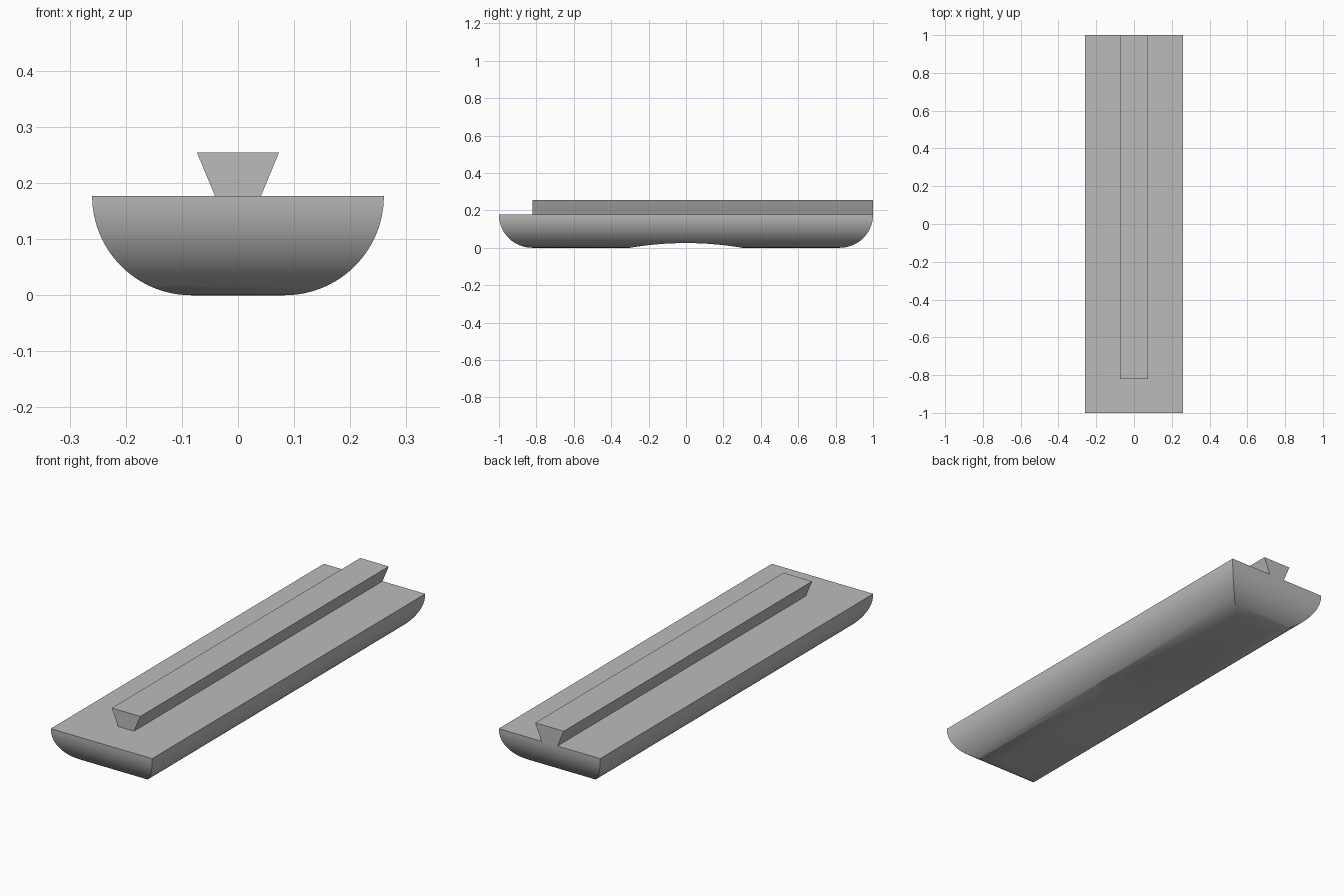
import bpy, bmesh, math

if "Cube" in bpy.data.objects:
    bpy.data.objects.remove(bpy.data.objects["Cube"])

HALF_W, HALF_L, R = 0.26, 1.0, 0.177
STEPS = 24

grey = bpy.data.materials.new("light grey")
grey.diffuse_color = (0.5, 0.5, 0.5, 1)
grey.use_nodes = True
grey.node_tree.nodes["Principled BSDF"].inputs["Base Color"].default_value = grey.diffuse_color


def add_object(name, bm):
    bmesh.ops.recalc_face_normals(bm, faces=bm.faces)
    mesh = bpy.data.meshes.new(name)
    bm.to_mesh(mesh)
    bm.free()
    mesh.materials.append(grey)
    ob = bpy.data.objects.new(name, mesh)
    bpy.context.collection.objects.link(ob)
    return ob


def loft(name, rings):
    """Closed solid through a list of equal-length point rings."""
    bm = bmesh.new()
    loops = [[bm.verts.new(p) for p in ring] for ring in rings]
    n = len(loops[0])
    for a, b in zip(loops, loops[1:]):
        for i in range(n):
            j = (i + 1) % n
            bm.faces.new((a[i], a[j], b[j], b[i]))
    bm.faces.new(loops[0])
    bm.faces.new(loops[-1])
    return add_object(name, bm)


def rectangle(w, y0, y1, z):
    return [(-w, y0, z), (w, y0, z), (w, y1, z), (-w, y1, z)]


# Body: flat top, quarter-round underside on all four sides
rings = []
for i in range(STEPS + 1):
    a = math.pi / 2 * i / STEPS
    inset = R * (1 - math.cos(a))
    rings.append(rectangle(HALF_W - inset, -HALF_L + inset, HALF_L - inset,
                           R * (1 - math.sin(a))))
body = loft("body", rings)

# Shallow arched hollow across the middle of the underside
half_span, depth = 0.30, 0.025
radius = (half_span ** 2 + depth ** 2) / (2 * depth)
sweep = math.asin(half_span / radius) * 1.15
arc = []
for i in range(33):
    a = -sweep + 2 * sweep * i / 32
    arc.append((radius * math.sin(a), depth - radius * (1 - math.cos(a))))
arc += [(arc[-1][0], -0.1), (arc[0][0], -0.1)]
cutter = loft("hollow_cutter", [[(x, y, z) for y, z in arc] for x in (-0.4, 0.4)])
cutter.hide_render = True
cutter.hide_viewport = True

cut = body.modifiers.new("hollow", 'BOOLEAN')
cut.operation = 'DIFFERENCE'
cut.solver = 'EXACT'
cut.object = cutter

bpy.ops.object.select_all(action='DESELECT')
body.select_set(True)
bpy.context.view_layer.objects.active = body
bpy.ops.object.modifier_apply(modifier=cut.name)
bpy.data.objects.remove(cutter)
bpy.ops.object.shade_smooth_by_angle(angle=math.radians(30))

# Dovetail rail, flush with the back end
loft("dovetail_rail", [rectangle(0.041, -0.82, HALF_L, R),
                       rectangle(0.073, -0.82, HALF_L, 0.254)])
